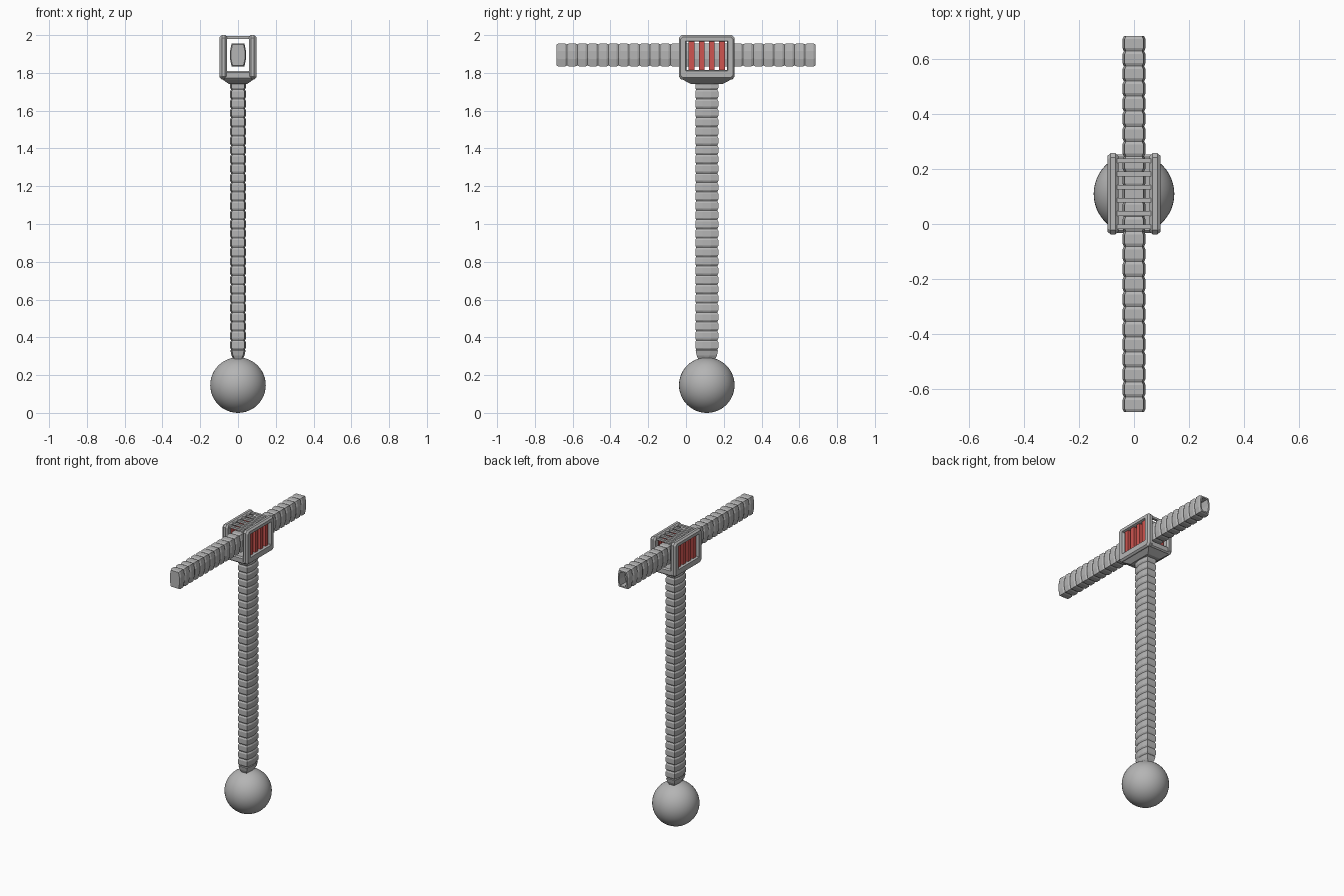
import bpy, bmesh, math
from mathutils import Vector

if "Cube" in bpy.data.objects:
    bpy.data.objects.remove(bpy.data.objects["Cube"])

CY = 0.11  # y of shaft, ball and head centre


def material(name, col):
    m = bpy.data.materials.new(name)
    m.diffuse_color = (*col, 1)
    m.use_nodes = True
    m.node_tree.nodes["Principled BSDF"].inputs["Base Color"].default_value = m.diffuse_color
    return m


grey = material("steel_grey", (0.46, 0.46, 0.46))
red = material("vent_red", (0.62, 0.09, 0.08))


def finish(name, bm, mat):
    bmesh.ops.recalc_face_normals(bm, faces=bm.faces)
    me = bpy.data.meshes.new(name)
    bm.to_mesh(me)
    bm.free()
    me.materials.append(mat)
    ob = bpy.data.objects.new(name, me)
    bpy.context.collection.objects.link(ob)
    return ob


def loft(name, rings, mat, closed=False):
    """Skin a list of equal-length point rings; cap the ends or close the loop."""
    bm = bmesh.new()
    vr = [[bm.verts.new(p) for p in r] for r in rings]
    n = len(vr[0])
    pairs = list(zip(vr, vr[1:])) + ([(vr[-1], vr[0])] if closed else [])
    for a, b in pairs:
        for i in range(n):
            j = (i + 1) % n
            bm.faces.new((a[i], a[j], b[j], b[i]))
    if not closed:
        bm.faces.new(vr[0])
        bm.faces.new(vr[-1])
    return finish(name, bm, mat)


def box(name, centre, size, mat, bevel=0):
    bm = bmesh.new()
    bmesh.ops.create_cube(bm, size=1)
    for v in bm.verts:
        v.co = Vector(centre) + Vector([c * s for c, s in zip(v.co, size)])
    if bevel:
        bmesh.ops.bevel(bm, geom=bm.edges[:], offset=bevel, segments=1, affect='EDGES')
    return finish(name, bm, mat)


# barrel-shaped section shared by the shaft and the crossbar
half = [(.034, .061), (.042, .022), (.042, -.022), (.034, -.061)]
section = half + [(-x, y) for x, y in reversed(half)]


def ribs(start, end, count):
    """Stations (position, inset) of a ribbed tube."""
    step = (end - start) / count
    out = []
    for i in range(count):
        a = start + i * step
        out += [(a, .005), (a + .2 * step, 0), (a + .8 * step, 0)]
    return out + [(end, .005)]


def inset(p, d):
    return (p[0] - math.copysign(d, p[0]), p[1] - math.copysign(d, p[1]))


def shaft_ring(z, d):
    return [(x, CY + y, z) for x, y in (inset(p, d) for p in section)]


def bar_ring(y, d):
    return [(x, y, 1.895 + z) for x, z in (inset(p, d) for p in section)]


# ribbed shaft with a flared foot sinking into the ball
flare = [(.22, -.035), (.265, -.024), (.285, -.016), (.305, -.007), (.33, -.002)]
loft("shaft", [shaft_ring(z, d) for z, d in flare + ribs(.335, 1.76, 29)], grey)

# ribbed crossbar, hollow at the back end
stations = ribs(-.685, .685, 25) + [(.685, .014), (.62, .014)]
loft("crossbar", [bar_ring(y, d) for y, d in stations], grey)

# ball at the foot
bpy.ops.mesh.primitive_uv_sphere_add(segments=48, ring_count=24, radius=.147, location=(0, CY, .147))
ball = bpy.context.object
ball.name = "ball_foot"
ball.data.materials.append(grey)
bpy.ops.object.shade_smooth()


# side frames of the head, with red vent bars in the windows
def octagon(x, hy, z0, z1, c):
    pts = [(-hy, z0 + c), (-hy + c, z0), (hy - c, z0), (hy, z0 + c),
           (hy, z1 - c), (hy - c, z1), (-hy + c, z1), (-hy, z1 - c)]
    return [(x, CY + y, z) for y, z in pts]


for s, side in ((1, "right"), (-1, "left")):
    loft(side + "_head_frame", [
        octagon(s * .057, .138, 1.77, 1.99, .012),
        octagon(s * .068, .148, 1.765, 2.0, .016),
        octagon(s * .085, .148, 1.765, 2.0, .016),
        octagon(s * .097, .138, 1.775, 1.99, .012),
        octagon(s * .097, .112, 1.811, 1.970, .002),
        octagon(s * .085, .107, 1.815, 1.966, .002),
        octagon(s * .057, .107, 1.815, 1.966, .002)], grey, closed=True)
    for i in range(4):
        box(f"{side}_vent_bar_{i + 1}", (s * .073, CY + (i - 1.5) * .054, 1.8905),
            (.022, .03, .153), red)

# head floor and tapered collar under it
box("head_floor", (0, CY, 1.788), (.16, .285, .046), grey, .008)
loft("head_collar", [
    [(x * sx, CY + y * sy, z) for sx, sy in ((-1, -1), (1, -1), (1, 1), (-1, 1))]
    for x, y, z in ((.085, .135, 1.768), (.05, .085, 1.742))], grey)

# slats across the open top
for i in range(6):
    box(f"top_slat_{i + 1}", (0, CY + (i - 2.5) * .048, 1.987), (.13, .017, .014), grey)
